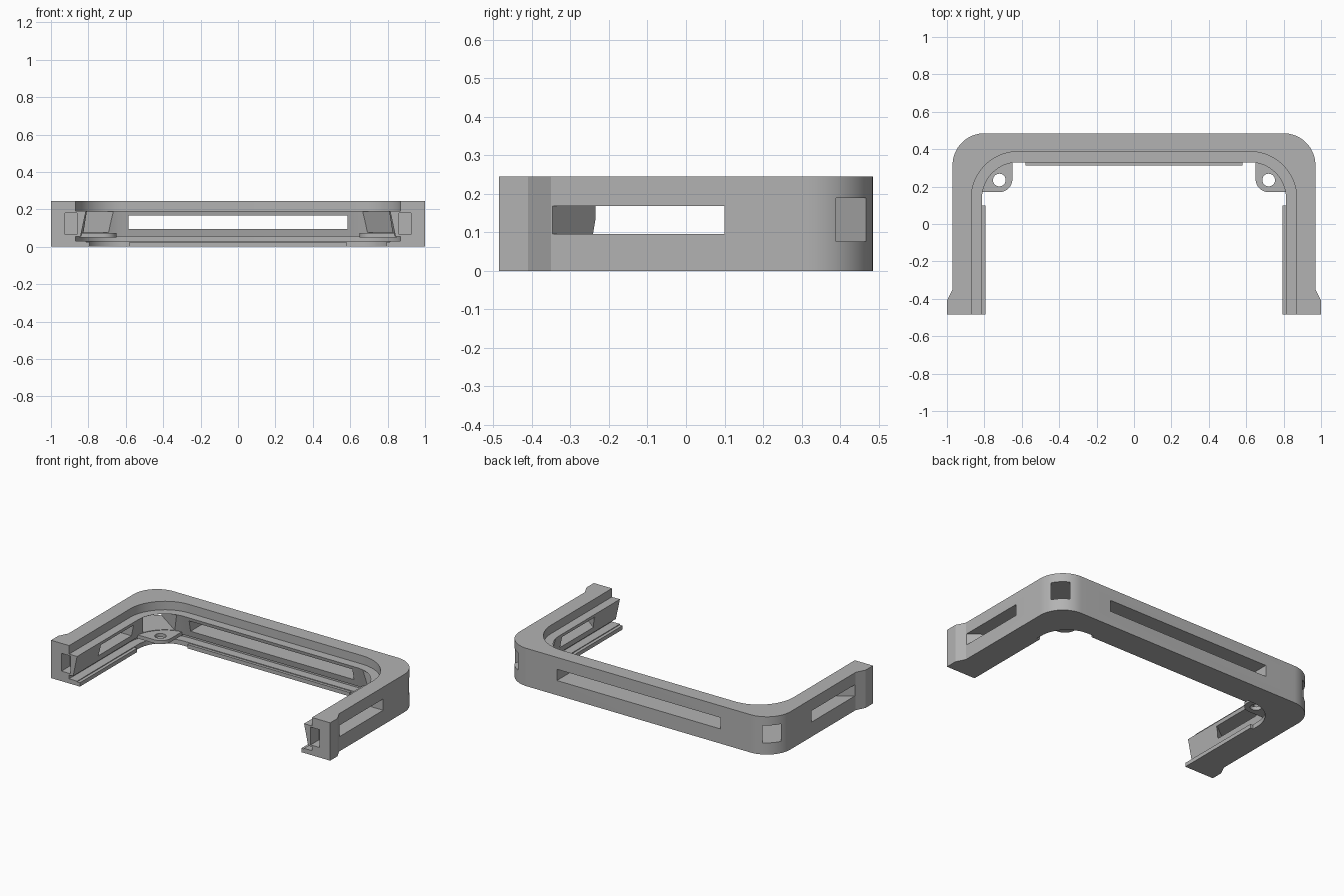
import bpy, bmesh, math
from mathutils import Vector

if "Cube" in bpy.data.objects:
    bpy.data.objects.remove(bpy.data.objects["Cube"])

grey = bpy.data.materials.new("grey plastic")
grey.diffuse_color = (0.45, 0.45, 0.45, 1)
grey.use_nodes = True
grey.node_tree.nodes["Principled BSDF"].inputs["Base Color"].default_value = grey.diffuse_color
FRONT, BACK, ARC = -0.485, 0.485, 16


def add_object(name, verts, faces):
    mesh = bpy.data.meshes.new(name)
    mesh.from_pydata(verts, [], faces)
    bm = bmesh.new()
    bm.from_mesh(mesh)
    bmesh.ops.recalc_face_normals(bm, faces=bm.faces)
    bm.to_mesh(mesh)
    bm.free()
    mesh.materials.append(grey)
    ob = bpy.data.objects.new(name, mesh)
    bpy.context.collection.objects.link(ob)
    return ob


def prism(name, plan, z0, z1, plan_top=None):
    n = len(plan)
    verts = [(x, y, z0) for x, y in plan] + [(x, y, z1) for x, y in (plan_top or plan)]
    faces = [tuple(range(n)), tuple(range(n, 2 * n))]
    faces += [(i, (i + 1) % n, n + (i + 1) % n, n + i) for i in range(n)]
    return add_object(name, verts, faces)


def rect(x0, x1, y0, y1):
    return [(x0, y0), (x1, y0), (x1, y1), (x0, y1)]


def cut(ob, cutters):
    bpy.context.view_layer.objects.active = ob
    for c in cutters:
        m = ob.modifiers.new("cut", 'BOOLEAN')
        m.operation, m.solver, m.object = 'DIFFERENCE', 'EXACT', c
        bpy.ops.object.modifier_apply(modifier=m.name)
    for c in cutters:
        bpy.data.objects.remove(c, do_unlink=True)


def smooth(ob):
    bpy.ops.object.select_all(action='DESELECT')
    ob.select_set(True)
    bpy.context.view_layer.objects.active = ob
    bpy.ops.object.shade_smooth_by_angle(angle=math.radians(25))


def u_path(side, back, radius, flare=0.0):
    """U-shaped plan path, right arm front to left arm front."""
    half = [(side + flare, FRONT), (side + flare, -0.41), (side, -0.35)]
    cx, cy = side - radius, back - radius
    for i in range(ARC + 1):
        a = math.pi / 2 * i / ARC
        half.append((cx + radius * math.cos(a), cy + radius * math.sin(a)))
    return half + [(-x, y) for x, y in reversed(half)]


# Frame: flanged profile swept round the U
outer = u_path(0.97, BACK, 0.17, 0.03)


def inner(d):
    return u_path(0.87 - d, 0.387 - d, 0.25 - d)


profile = [(outer, 0), (inner(0.057), 0), (inner(0.057), 0.03), (inner(0), 0.03),
           (inner(0), 0.055), (inner(0.028), 0.055), (inner(0.057), 0.19),
           (inner(0), 0.19), (inner(0), 0.245), (outer, 0.245)]
n, k = len(outer), len(profile)
verts = [(p[i][0], p[i][1], z) for i in range(n) for p, z in profile]
faces = [(i * k + j, i * k + (j + 1) % k, (i + 1) * k + (j + 1) % k, (i + 1) * k + j)
         for i in range(n - 1) for j in range(k)]
faces += [tuple(range(k)), tuple(range((n - 1) * k, n * k))]
frame = add_object("frame", verts, faces)

# Openings: back slot, ramped side slots, end pockets, flared corner windows
cutters = [prism("back_slot", rect(-0.585, 0.585, 0.25, 0.6), 0.095, 0.168)]
for s in (1, -1):
    slot = [(0.975, -0.35), (0.975, 0.1), (0.75, 0.1), (0.75, -0.235), (0.825, -0.235)]
    cutters.append(prism("side_slot", [(s * x, y) for x, y in slot], 0.095, 0.168))
    x0, x1 = sorted((s * 0.86, s * 0.925))
    cutters.append(prism("end_pocket", rect(x0, x1, -0.6, -0.40), 0.065, 0.18))
    out, tan = Vector((s, 1)).normalized(), Vector((s, -1)).normalized()
    centre = Vector((s * 0.80, 0.315))

    def wedge(w_in, w_out):
        a, b = centre - out * 0.11, centre + out * 0.19
        return [tuple(p) for p in (a - tan * w_in, a + tan * w_in,
                                   b + tan * w_out, b - tan * w_out)]
    cutters.append(prism("corner_window", wedge(0.105, 0.05), 0.076, 0.189))
cut(frame, cutters)
smooth(frame)

# Thin ledges along the inner edge of the base
prism("back_ledge", rect(-0.58, 0.58, 0.312, 0.345), 0, 0.025)
for s, label in ((1, "right"), (-1, "left")):
    x0, x1 = sorted((s * 0.793, s * 0.83))
    prism(label + "_ledge", rect(x0, x1, FRONT, 0.1), 0, 0.025)

    # Corner screw tab with a round hole
    plan = [(0.85, 0.17)]
    for i in range(9):
        a = math.pi / 2 * i / 8
        plan.append((0.72 - 0.07 * math.sin(a), 0.24 - 0.07 * math.cos(a)))
    plan += [(0.65, 0.38), (0.72, 0.39), (0.85, 0.27)]
    tab = prism(label + "_screw_tab", [(s * x, y) for x, y in plan], 0.05, 0.073)
    hole = [(s * 0.72 + 0.034 * math.cos(a), 0.235 + 0.034 * math.sin(a))
            for a in (math.tau * i / 24 for i in range(24))]
    cut(tab, [prism("screw_hole", hole, -0.1, 0.2)])
    smooth(tab)
